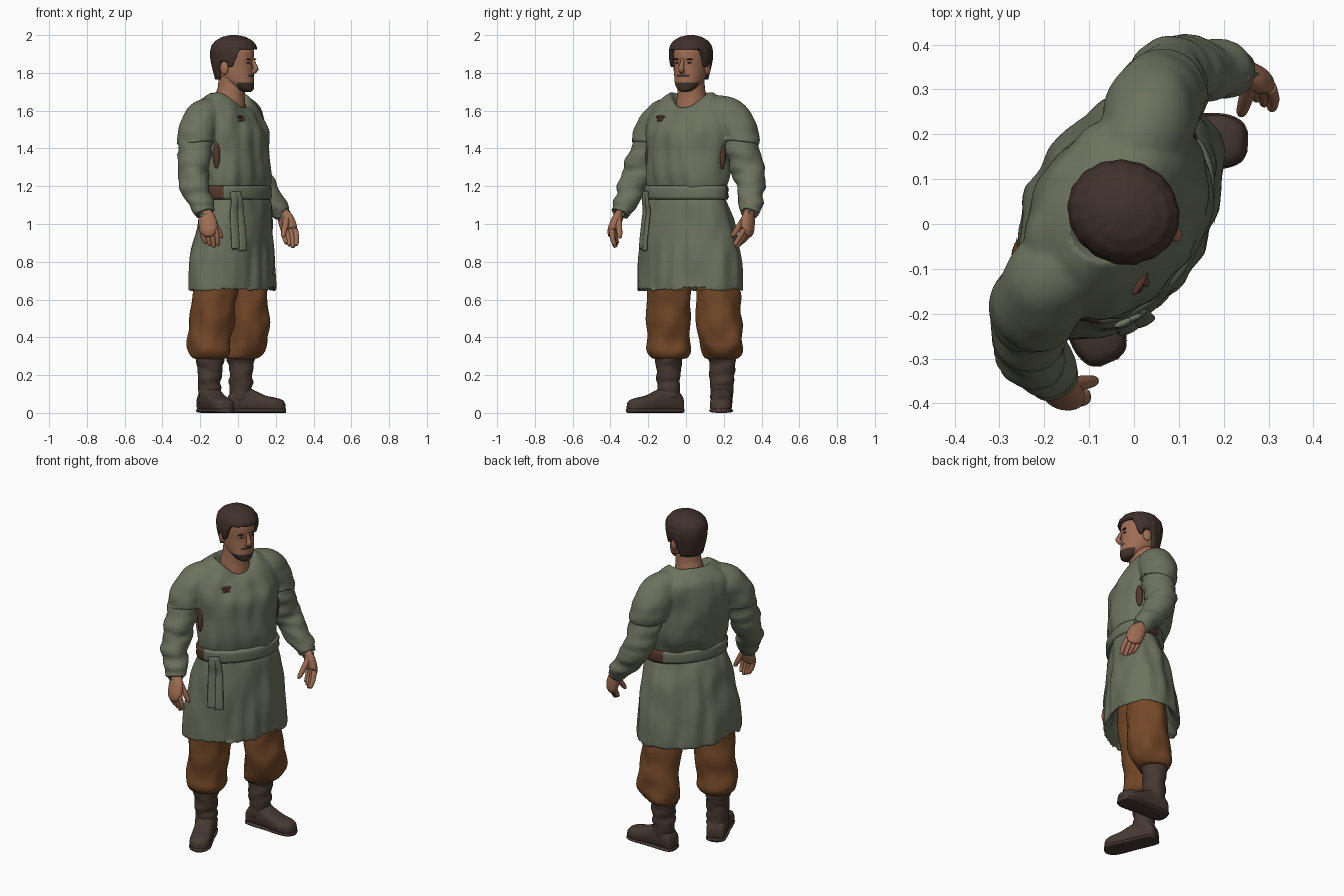
import bpy, bmesh, math
from mathutils import Vector, noise
from mathutils.bvhtree import BVHTree

if "Cube" in bpy.data.objects:
    bpy.data.objects.remove(bpy.data.objects["Cube"])


def material(name, rgb):
    m = bpy.data.materials.new(name)
    m.diffuse_color = (*rgb, 1)
    m.use_nodes = True
    m.node_tree.nodes["Principled BSDF"].inputs["Base Color"].default_value = m.diffuse_color
    return m


GREEN = material("green wool", (0.15, 0.168, 0.113))
BROWN = material("rust trousers", (0.175, 0.065, 0.021))
BOOT = material("dark boot leather", (0.062, 0.04, 0.031))
HAIR = material("dark brown hair", (0.052, 0.031, 0.024))
SKIN = material("skin", (0.34, 0.152, 0.088))
LEATHER = material("brown leather", (0.085, 0.039, 0.025))

BODY, HEAD = math.radians(59), math.radians(66)


def place(p, ang=BODY, o=(0, 0)):
    """Body-local point (left = +x, front = -y) to world."""
    c, s = math.cos(ang), math.sin(ang)
    return Vector((p[0] * c - p[1] * s + o[0], p[0] * s + p[1] * c + o[1], p[2]))


def head(p):
    return place(p, HEAD, (-0.02, 0.025))


def spline(rows, steps):
    """Catmull-Rom through rows of numbers."""
    out = []
    for i in range(len(rows) - 1):
        a, b, c, d = rows[max(i - 1, 0)], rows[i], rows[i + 1], rows[min(i + 2, len(rows) - 1)]
        for k in range(steps):
            t = k / steps
            out.append([0.5 * (2 * q + (r - p) * t + (2 * p - 5 * q + 4 * r - s) * t * t
                        + (3 * q - p - 3 * r + s) * t ** 3) for p, q, r, s in zip(a, b, c, d)])
    return out + [list(rows[-1])]


def loft(name, rings, mats, rule=None, wrinkle=None):
    bm = bmesh.new()
    vr = [[bm.verts.new(p) for p in ring] for ring in rings]
    n = len(vr[0])
    for a, b in zip(vr, vr[1:]):
        for i in range(n):
            bm.faces.new((a[i], a[(i + 1) % n], b[(i + 1) % n], b[i]))
    bm.faces.new(vr[0])
    bm.faces.new(vr[-1])
    bmesh.ops.recalc_face_normals(bm, faces=bm.faces)
    bm.normal_update()
    if wrinkle:  # cloth folds: amplitude, horizontal and vertical frequency
        amp, fh, fv = wrinkle
        for v in bm.verts:
            d = Vector((v.normal.x, v.normal.y, 0))
            v.co += d * amp * noise.noise((v.co.x * fh, v.co.y * fh, v.co.z * fv))
    for f in bm.faces:
        f.smooth = True
        if rule:
            f.material_index = rule(f.calc_center_median())
    me = bpy.data.meshes.new(name)
    bm.to_mesh(me)
    bm.free()
    ob = bpy.data.objects.new(name, me)
    bpy.context.collection.objects.link(ob)
    for m in mats:
        me.materials.append(m)
    return ob


def ellipse(row, to_world, n=72):
    """row: z, centre y, half width, half depth, drop of the front, squared-off extra at the back."""
    z, cy, a, b, drop, back = row
    ring = []
    for i in range(n):
        t = 2 * math.pi * i / n
        s = math.sin(t)
        y = cy + b * s + back * max(0, s) ** 0.6
        ring.append(to_world((a * math.cos(t), y, z - drop * max(0, -s) ** 2)))
    return ring


def tube(name, rows, mat, n=28, steps=6, flat=None, wrinkle=None, level=False):
    """Tube through rows of x, y, z, radius; flat = (axis, factor) squashes it."""
    pts = spline(rows, steps)
    rings = []
    for i, p in enumerate(pts):
        t = (Vector(pts[min(i + 1, len(pts) - 1)][:3]) - Vector(pts[max(i - 1, 0)][:3])).normalized()
        if level:
            t = Vector((0, 0, 1))
        u = t.cross(Vector((0, 1, 0))).normalized()
        v = t.cross(u)
        ring = []
        for k in range(n):
            a = 2 * math.pi * k / n
            d = (u * math.cos(a) + v * math.sin(a)) * max(p[3], 0.002)
            if flat:
                d -= flat[0] * d.dot(flat[0]) * (1 - flat[1])
            ring.append(Vector(p[:3]) + d)
        rings.append(ring)
    return loft(name, rings, [mat], wrinkle=wrinkle)


def ball(name, centre, size, mat, to_world):
    rings = []
    for i in range(1, 12):
        t = math.pi * i / 12
        rings.append([to_world((centre[0] + size[0] * math.sin(t) * math.cos(k * math.pi / 8),
                                centre[1] + size[1] * math.sin(t) * math.sin(k * math.pi / 8),
                                centre[2] - size[2] * math.cos(t))) for k in range(16)])
    return loft(name, rings, [mat])


# tunic: inner hem, skirt, waist, bloused chest, shoulders, dipped neckline
skirt = [(0.82, 0.035, 0.22, 0.125, 0, 0), (0.7, 0.04, 0.262, 0.165, 0, 0), (0.655, 0.04, 0.293, 0.195, 0, 0),
         (0.66, 0.04, 0.303, 0.205, 0, 0), (0.82, 0.036, 0.293, 0.196, 0, 0), (1.0, 0.024, 0.262, 0.172, 0, 0),
         (1.1, 0.01, 0.238, 0.152, 0, 0), (1.16, 0.005, 0.222, 0.136, 0, 0), (1.22, 0.01, 0.232, 0.152, 0, 0.005),
         (1.28, 0.02, 0.238, 0.168, 0, 0.01), (1.38, 0.03, 0.238, 0.172, 0, 0.018),
         (1.48, 0.036, 0.243, 0.17, 0, 0.022), (1.56, 0.05, 0.245, 0.155, 0.02, 0.023),
         (1.625, 0.056, 0.22, 0.138, 0.045, 0.02), (1.668, 0.054, 0.17, 0.115, 0.065, 0.008),
         (1.692, 0.05, 0.13, 0.097, 0.078, 0), (1.695, 0.05, 0.116, 0.087, 0.078, 0),
         (1.65, 0.05, 0.085, 0.062, 0.05, 0)]
tunic = loft("tunic", [ellipse(r, place) for r in spline(skirt, 6)], [GREEN], wrinkle=(0.016, 15, 5))
tree = BVHTree.FromPolygons([v.co for v in tunic.data.vertices], [p.vertices for p in tunic.data.polygons])

# short shoulder caps, fused with the tunic into one cloth
caps = {"right": [(-0.095, -0.035, 1.6, 0.07), (-0.14, -0.078, 1.585, 0.087), (-0.188, -0.128, 1.553, 0.1),
                  (-0.212, -0.165, 1.49, 0.103), (-0.218, -0.185, 1.44, 0.103), (-0.218, -0.188, 1.425, 0.1)],
        "left": [(-0.015, 0.115, 1.605, 0.07), (0.005, 0.175, 1.595, 0.088), (0.035, 0.24, 1.56, 0.102),
                 (0.05, 0.272, 1.49, 0.104), (0.065, 0.282, 1.44, 0.103), (0.068, 0.282, 1.425, 0.1)]}
bm = bmesh.new()
bm.from_mesh(tunic.data)
for side, rows in caps.items():
    cap = tube(side + "_cap", rows, GREEN, n=40, wrinkle=(0.012, 9, 14))
    bm.from_mesh(cap.data)
    bpy.data.objects.remove(cap)
bm.to_mesh(tunic.data)
bm.free()
fuse = tunic.modifiers.new("fuse", "REMESH")
fuse.mode, fuse.voxel_size, fuse.use_smooth_shade = "VOXEL", 0.0075, True
soft = tunic.modifiers.new("soften", "SMOOTH")
soft.factor, soft.iterations = 0.5, 5

# belt with leather showing at the sides
belt = [(1.135, 0.21, 0.125), (1.13, 0.238, 0.152), (1.145, 0.244, 0.158), (1.165, 0.24, 0.154),
        (1.185, 0.244, 0.158), (1.203, 0.236, 0.15), (1.2, 0.21, 0.125)]


def belt_side(c):
    p = place(c, -BODY)
    return 1 if (p.x < -0.18 and -0.05 < p.y < 0.08) or (p.x > 0.18 and 0.0 < p.y < 0.1) else 0


loft("belt", [ellipse((z, 0.005, a, b, 0, 0), place) for z, a, b in belt], [GREEN, LEATHER], belt_side)
for s, nm in ((1, "left"), (-1, "right")):  # leather glimpsed under the arms
    ball(nm + "_side_gusset", (s * 0.228, -0.005, 1.36), (0.018, 0.02, 0.07), LEATHER, place)

# hanging sash ends
for i, (x, low) in enumerate(((-0.008, 0.875), (0.034, 0.865))):
    rows = []
    for k in range(7):
        z = 1.17 + (low - 1.17) * k / 6
        loc, nor, *_ = tree.find_nearest((x, -0.24, z))
        off = 0.022 if k < 2 else 0.01
        rows.append((loc.x + nor.x * off, loc.y + nor.y * off, z, 0.02 + 0.001 * k))
    rows.append((*rows[-1][:2], low - 0.004, 0.02))
    tube(f"sash_end_{i + 1}", rows, GREEN, n=16, steps=3, flat=(Vector((0.43, -0.9, 0)), 0.35))

# chest clasp: bar and two toggles lying on the cloth
for nm, dx, dz, w, h in (("clasp_bar", 0, 0.01, 0.03, 0.007), ("clasp_toggle_a", -0.012, -0.008, 0.01, 0.011),
                         ("clasp_toggle_b", 0.01, -0.008, 0.01, 0.011)):
    loc, nor, *_ = tree.find_nearest(place((-0.108 + dx, -0.085, 1.56 + dz)))
    c = place(loc + nor * 0.004, -BODY)
    ball(nm, c, (w, 0.009, h), LEATHER, place)

# long sleeves, then hands
sleeves = {"right": [(-0.195, -0.15, 1.52, 0.08), (-0.225, -0.2, 1.4, 0.089), (-0.24, -0.245, 1.28, 0.084),
                     (-0.227, -0.283, 1.2, 0.076), (-0.197, -0.32, 1.12, 0.063), (-0.18, -0.342, 1.06, 0.05),
                     (-0.178, -0.345, 1.055, 0.034)],
           "left": [(0.05, 0.25, 1.52, 0.08), (0.07, 0.292, 1.4, 0.088), (0.085, 0.328, 1.28, 0.083),
                    (0.125, 0.343, 1.2, 0.076), (0.185, 0.342, 1.12, 0.063), (0.23, 0.337, 1.06, 0.05),
                    (0.234, 0.335, 1.055, 0.034)]}
# wrist, knuckles, finger tips, spread direction, thumb tip
hands = {"right": ((-0.178, -0.345, 1.07), (-0.155, -0.385, 0.97), (-0.138, -0.372, 0.88), (0.95, -0.2, 0),
                   (-0.09, -0.35, 0.935)),
         "left": ((0.23, 0.338, 1.07), (0.272, 0.325, 0.97), (0.282, 0.275, 0.88), (0.8, -0.5, 0),
                  (0.24, 0.25, 0.94))}
for side in ("right", "left"):
    tube(side + "_sleeve", sleeves[side], GREEN, n=40, wrinkle=(0.018, 8, 22))
    wrist, knuckle, tip, spread, thumb = (Vector(v) for v in hands[side])
    spread.normalize()
    nor = spread.cross(knuckle - wrist).normalized()
    mid = wrist.lerp(knuckle, 0.5) + spread * 0.004
    tube(side + "_palm", [(*(wrist + Vector((0, 0, 0.05))), 0.033), (*wrist, 0.035), (*mid, 0.048),
                          (*knuckle, 0.048), (*knuckle.lerp(tip, 0.12), 0.036)], SKIN, flat=(nor, 0.6))
    for i in range(4):
        s = i - 1.5
        a = knuckle + spread * s * 0.024
        b = tip + spread * s * 0.02 + Vector((0, 0, 0.01 * abs(s - 0.5)))
        m = a.lerp(b, 0.5) + (a - mid) * 0.12
        tube(f"{side}_finger_{i + 1}", [(*a, 0.015), (*m, 0.0135), (*b, 0.011), (*(b + (b - m) * 0.1), 0.003)],
             SKIN, n=12, steps=4)
    base = wrist.lerp(knuckle, 0.25) + spread * 0.025
    tube(side + "_thumb", [(*base, 0.018), (*base.lerp(thumb, 0.5), 0.017), (*thumb, 0.012),
                           (*(thumb - Vector((0, 0, 0.008))), 0.004)], SKIN, n=12, steps=4)

# baggy trousers
legs = {"right": [(-0.1, -0.075, 0.85, 0.11), (-0.115, -0.085, 0.66, 0.115), (-0.134, -0.088, 0.5, 0.117),
                  (-0.155, -0.088, 0.38, 0.115), (-0.155, -0.088, 0.325, 0.108), (-0.152, -0.088, 0.29, 0.085),
                  (-0.15, -0.088, 0.287, 0.06)],
        "left": [(0.03, 0.13, 0.85, 0.11), (0.045, 0.165, 0.66, 0.112), (0.05, 0.175, 0.5, 0.116),
                 (0.042, 0.192, 0.38, 0.117), (0.032, 0.194, 0.325, 0.108), (0.018, 0.19, 0.29, 0.085),
                 (0.015, 0.19, 0.287, 0.06)]}
# boots: shaft, foot and sole
feet = {"right": ((-0.15, -0.09), (0.4, -0.917)), "left": ((0.015, 0.19), (1, -0.03))}
sections = [(-0.074, 0.03, 0.06), (-0.06, 0.05, 0.1), (0, 0.056, 0.15), (0.07, 0.055, 0.12), (0.13, 0.058, 0.092),
            (0.185, 0.058, 0.08), (0.222, 0.043, 0.067), (0.236, 0.018, 0.045)]
for side in ("right", "left"):
    tube(side + "_trouser_leg", legs[side], BROWN, n=48, wrinkle=(0.02, 11, 8), level=True)
    (ax, ay), (dx, dy) = feet[side]
    tube(side + "_boot_shaft", [(ax, ay, 0.05, 0.055), (ax, ay, 0.12, 0.06), (ax, ay, 0.2, 0.063),
                                (ax, ay, 0.26, 0.071), (ax, ay, 0.287, 0.075), (ax, ay, 0.295, 0.068),
                                (ax, ay, 0.29, 0.05)], BOOT, n=36, wrinkle=(0.012, 10, 28), level=True)
    for part, grow, cut in (("_boot_foot", 0, 1), ("_boot_sole", 0.003, 0.024)):
        rings = []
        for t, w, h in spline(sections, 4):
            w, h, t = w + grow, min(h, cut), t * (1 + grow * 4)
            ring = []
            for k in range(28):
                a = 2 * math.pi * k / 28
                c, s = math.cos(a), math.sin(a)
                u = w * math.copysign(abs(c) ** 0.8, c)
                z = h / 2 * (1 + math.copysign(abs(s) ** 0.7, s))
                ring.append(Vector((ax + dx * t - dy * u, ay + dy * t + dx * u, z)))
            rings.append(ring)
        loft(side + part, rings, [BOOT])

# neck and head, bearded by rule
tube("neck", [(-0.045, 0.03, 1.56, 0.09), (-0.043, 0.03, 1.66, 0.08), (-0.035, 0.028, 1.72, 0.072),
              (-0.03, 0.027, 1.82, 0.07)], SKIN)
skull = [(1.7, -0.078, 0.018, 0.018), (1.712, -0.066, 0.042, 0.042), (1.74, -0.042, 0.065, 0.068),
         (1.77, -0.016, 0.077, 0.093), (1.8, -0.002, 0.083, 0.105), (1.84, 0.002, 0.086, 0.107),
         (1.88, 0.003, 0.088, 0.112), (1.92, 0.005, 0.086, 0.11), (1.96, 0.01, 0.07, 0.085), (1.98, 0.01, 0.03, 0.04)]


def beard(c):
    p = place(c - Vector((-0.02, 0.025, 0)), -HEAD)
    chin = p.z < 1.748 and p.y < -0.045
    lip = 1.777 < p.z < 1.789 and p.y < -0.075 and abs(p.x) < 0.034
    return 1 if chin or lip else 0


loft("head", [ellipse((*r, 0, 0), head, 96) for r in spline(skull, 7)], [SKIN, HAIR], beard)
tube("nose", [(*head((0, -0.104, 1.875)), 0.008), (*head((0, -0.116, 1.845)), 0.011),
              (*head((0, -0.124, 1.82)), 0.0145), (*head((0, -0.106, 1.803)), 0.013)], SKIN, n=16)
for s, nm in ((1, "left"), (-1, "right")):
    ball(nm + "_ear", (s * 0.09, 0.018, 1.825), (0.014, 0.024, 0.036), SKIN, head)
    ball(nm + "_eye", (s * 0.035, -0.096, 1.853), (0.011, 0.007, 0.004), HAIR, head)
    ball(nm + "_eyebrow", (s * 0.037, -0.1, 1.872), (0.021, 0.008, 0.004), HAIR, head)

# swept hair: lower edge follows forehead, sideburns and nape
rings = []
shape = [(1.7, 0.74), (1.77, 0.8), (1.82, 0.9), (1.87, 0.98), (1.91, 1.0), (1.945, 0.94), (1.97, 0.78),
         (1.99, 0.5), (2.0, 0.15)]


def hair_scale(z):
    for (z0, s0), (z1, s1) in zip(shape, shape[1:]):
        if z <= z1:
            return s0 + (s1 - s0) * (z - z0) / (z1 - z0)
    return shape[-1][1]


for j in range(26):
    f = max(j - 1, 0) / 24
    ring = []
    for i in range(96):
        t = 2 * math.pi * i / 96
        s = math.sin(t)
        ramp = min(1, max(0, (abs(s) - 0.3) / 0.3)) * 0.095
        edge = 1.83 + ramp if s < -0.1 else 1.86 - ramp
        z = edge + (2.0 - edge) * (1 - (1 - f) ** 1.5)
        k = hair_scale(z) * (0.8 if j == 0 else 1) * (1 + 0.01 * math.sin(17 * t + 30 * z))
        ring.append(head((0.115 * k * math.cos(t), 0.002 + 0.128 * k * s, z)))
    rings.append(ring)
loft("hair", rings, [HAIR])
